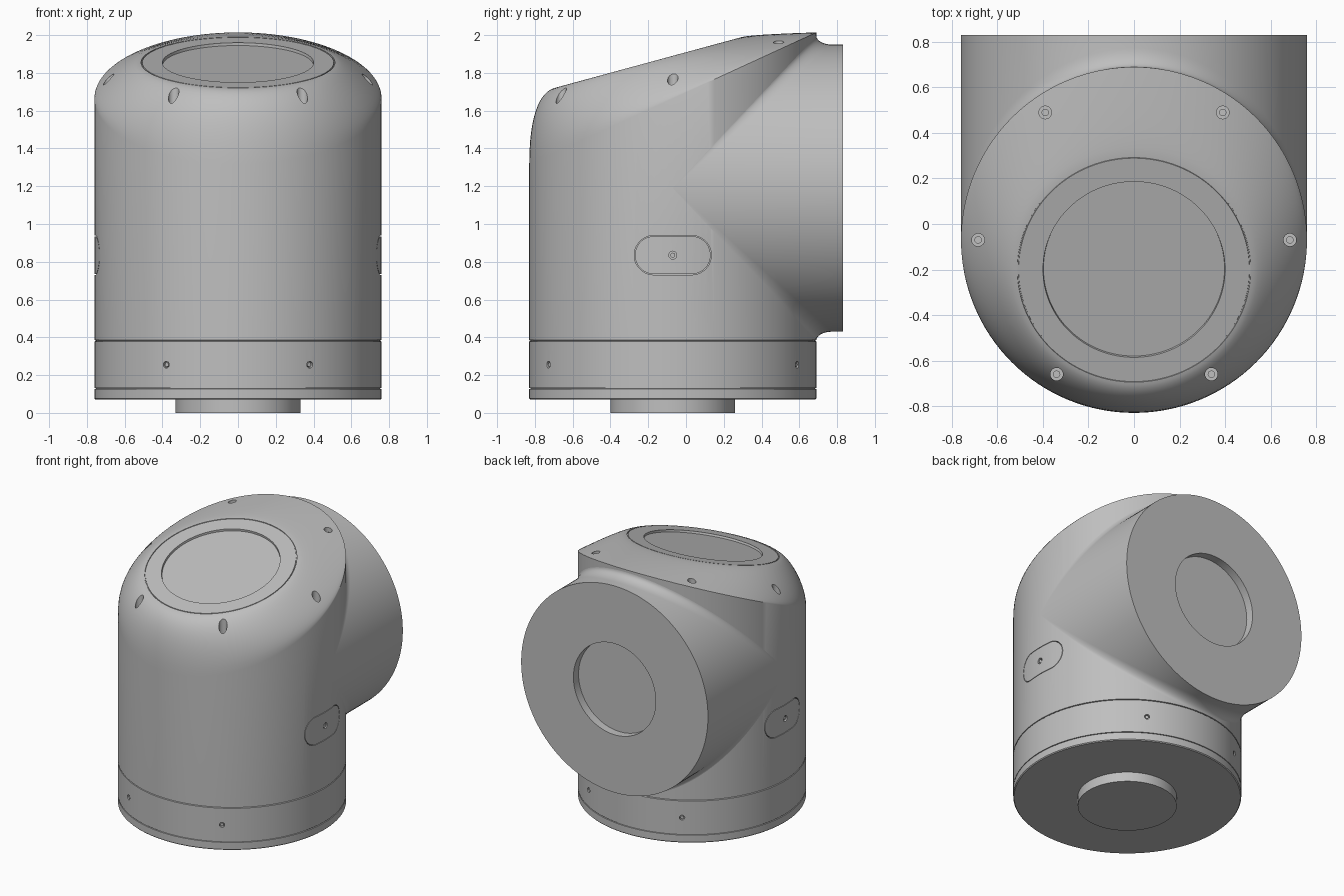
import bpy, bmesh
from math import sin, cos, pi, tau, radians, sqrt
from mathutils import Vector, Matrix

cube = bpy.data.objects.get("Cube")
if cube:
    bpy.data.objects.remove(cube)

SEG = 128
R = 0.76            # radius of upright barrel and side neck
CY = -0.07          # barrel axis in y
NECK_Z = 1.19       # neck axis height
TILT = radians(15.2)

grey = bpy.data.materials.new("machine_grey")
grey.use_nodes = True
grey.diffuse_color = (0.52, 0.52, 0.52, 1)
bsdf = next(n for n in grey.node_tree.nodes if n.type == "BSDF_PRINCIPLED")
bsdf.inputs["Base Color"].default_value = grey.diffuse_color
bsdf.inputs["Roughness"].default_value = 0.5


def finish(name, bm):
    bmesh.ops.recalc_face_normals(bm, faces=bm.faces)
    mesh = bpy.data.meshes.new(name)
    bm.to_mesh(mesh)
    bm.free()
    mesh.materials.append(grey)
    obj = bpy.data.objects.new(name, mesh)
    bpy.context.collection.objects.link(obj)
    return obj


def activate(obj):
    bpy.ops.object.select_all(action="DESELECT")
    obj.select_set(True)
    bpy.context.view_layer.objects.active = obj


def smooth(obj):
    activate(obj)
    bpy.ops.object.shade_smooth_by_angle(angle=radians(30))


def loft(name, rings, cap_start=True, cap_end=True):
    """Skin a list of functions that map an angle to a point."""
    bm = bmesh.new()
    loops = [[bm.verts.new(f(tau * i / SEG)) for i in range(SEG)] for f in rings]
    for a, b in zip(loops, loops[1:]):
        for i in range(SEG):
            j = (i + 1) % SEG
            bm.faces.new((a[i], a[j], b[j], b[i]))
    if cap_start:
        bm.faces.new(loops[0])
    if cap_end:
        bm.faces.new(loops[-1])
    return finish(name, bm)


def rod(name, centre, axis, radius, length):
    bm = bmesh.new()
    turn = Vector(axis).to_track_quat("Z", "Y").to_matrix().to_4x4()
    bmesh.ops.create_cone(bm, cap_ends=True, segments=24, radius1=radius, radius2=radius,
                          depth=length, matrix=Matrix.Translation(centre) @ turn)
    return finish(name, bm)


def cut(obj, cutter):
    mod = obj.modifiers.new("cut", "BOOLEAN")
    mod.operation = "DIFFERENCE"
    mod.solver = "EXACT"
    mod.object = cutter
    activate(obj)
    bpy.ops.object.modifier_apply(modifier=mod.name)
    bpy.data.objects.remove(cutter)


def circle(radius, z):
    return lambda a: Vector((radius * cos(a), CY + radius * sin(a), z))


# Tilted rim where the barrel turns into the domed cap
def rim(a, drop=0.0):
    y = CY + R * sin(a)
    return Vector((R * cos(a), y, 1.315 + 0.46 * (y + 0.83) - drop))


def tilted(a, radius, depth=0.0):
    up = Vector((0, -sin(TILT), cos(TILT)))
    along = Vector((0, cos(TILT), sin(TILT)))
    return Vector((0, -0.2, 1.855)) + radius * (cos(a) * Vector((1, 0, 0)) + sin(a) * along) - depth * up


def dome(t):
    def point(a):
        p0, p3 = rim(a), tilted(a, 0.513)
        p1 = p0 + Vector((0, 0, 0.31 * ((1 - sin(a)) / 2) ** 3))
        p2 = tilted(a, 0.573)
        u = 1 - t
        return u**3 * p0 + 3 * u * u * t * p1 + 3 * u * t * t * p2 + t**3 * p3
    return point


def disc(radius, depth=0.0):
    return lambda a: tilted(a, radius, depth)


# Barrel, dome and recessed round top in one skin
body_rings = [circle(0.752, 0.37), circle(0.752, 0.383), circle(R, 0.385), rim]
body_rings += [dome(i / 14) for i in range(1, 15)]
body_rings += [disc(0.512, 0.006), disc(0.508, 0.006), disc(0.507),
               disc(0.4), disc(0.398, 0.015), disc(0.39, 0.015)]
body = loft("body", body_rings)


# Side neck blended into the barrel, with a recessed socket in its end face
def flare(t):
    def point(a):
        s = R * abs(sin(a))
        side = 1 if sin(a) >= 0 else -1
        y = CY + s * (1 + 0.11 * (1 - cos(t * pi / 2)))
        return Vector((R * cos(a), y, NECK_Z + side * s * (1 + 0.06 * (1 - sin(t * pi / 2)))))
    return point


def neck_ring(radius, y):
    return lambda a: Vector((radius * cos(a), y, NECK_Z + radius * sin(a)))


neck = loft("neck", [flare(i / 8) for i in range(9)] +
            [neck_ring(R, 0.83), neck_ring(0.335, 0.83), neck_ring(0.335, 0.77)], cap_start=False)
smooth(neck)

# Base collar with seam groove and bottom stub
base = loft("base_collar", [circle(r, z) for r, z in (
    (0.754, 0.07), (R, 0.076), (R, 0.127), (0.753, 0.128), (0.753, 0.132),
    (R, 0.133), (R, 0.378), (0.754, 0.381))])
stub = loft("bottom_stub", [circle(0.33, 0), circle(0.33, 0.08)])
smooth(stub)


# Oval side covers outlined by a thin groove
def oval_groove(side):
    def oval(grow, x):
        def point(a):
            shift = 0.1 if cos(a) >= 0 else -0.1
            r = 0.1 + grow
            return Vector((side * x, CY + shift + r * cos(a), 0.835 + r * sin(a)))
        return point
    bm = bmesh.new()
    loops = [[bm.verts.new(oval(g, x)(tau * (i + 0.5) / 48)) for i in range(48)]
             for g, x in ((0, 0.72), (0.004, 0.72), (0.004, 0.8), (0, 0.8))]
    for k in range(4):
        a, b = loops[k], loops[(k + 1) % 4]
        for i in range(48):
            j = (i + 1) % 48
            bm.faces.new((a[i], a[j], b[j], b[i]))
    return finish("groove_cutter", bm)


for side, word in ((1, "left"), (-1, "right")):
    cut(body, oval_groove(side))
    cut(body, rod("cutter", (side * 0.77, CY, 0.835), (1, 0, 0), 0.021, 0.06))
    smooth(rod(word + "_cover_screw", (side * 0.745, CY, 0.835), (1, 0, 0), 0.013, 0.02))
    # Counterbored cap screws
    for label, x, y, floor in (("front", 0.34, -0.66, 1.53), ("side", 0.685, CY, 1.705),
                               ("back", 0.39, 0.49, 1.93)):
        cut(body, rod("cutter", (side * x, y, floor + 0.2), (0, 0, 1), 0.028, 0.4))
        smooth(rod(f"{word}_{label}_cap_screw", (side * x, y, floor), (0, 0, 1), 0.016, 0.016))
    # Collar screws
    for end, label in ((-1, "front"), (1, "back")):
        out = Vector((side * 0.5, end * sqrt(0.75), 0))
        spot = Vector((0, CY, 0.255))
        cut(base, rod("cutter", spot + out * 0.77, out, 0.018, 0.06))
        smooth(rod(f"{word}_{label}_collar_screw", spot + out * 0.745, out, 0.011, 0.02))

smooth(body)
smooth(base)
